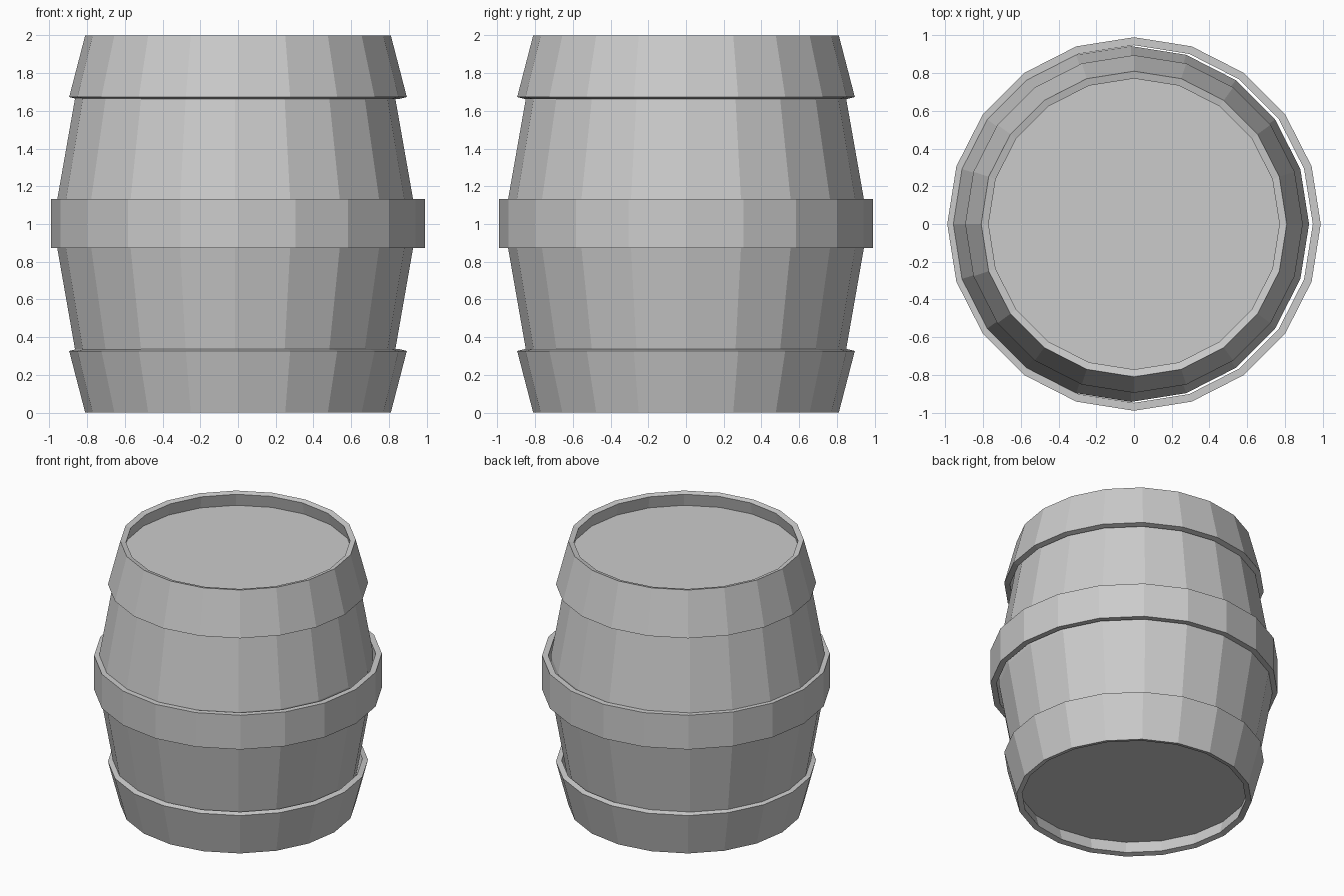
import bpy, bmesh, math

if "Cube" in bpy.data.objects:
    bpy.data.objects.remove(bpy.data.objects["Cube"])

SIDES = 20


def lathe(name, profile, ring=False, offset_x=0.0):
    """Revolve (radius, z) points; ring closes the section, otherwise cap both ends."""
    bm = bmesh.new()
    loops = []
    for r, z in profile:
        loops.append([bm.verts.new((r * math.cos(2 * math.pi * i / SIDES) + offset_x,
                                    r * math.sin(2 * math.pi * i / SIDES), z))
                      for i in range(SIDES)])
    n = len(loops)
    for k in range(n if ring else n - 1):
        a, b = loops[k], loops[(k + 1) % n]
        for i in range(SIDES):
            j = (i + 1) % SIDES
            bm.faces.new((a[i], a[j], b[j], b[i]))
    if not ring:
        bm.faces.new(loops[0][::-1])
        bm.faces.new(loops[-1])
    bmesh.ops.recalc_face_normals(bm, faces=bm.faces)
    mesh = bpy.data.meshes.new(name)
    bm.to_mesh(mesh)
    bm.free()
    obj = bpy.data.objects.new(name, mesh)
    bpy.context.collection.objects.link(obj)
    return obj


# Bulging cask with recessed flat ends, sitting slightly off-centre in its hoops
lathe("barrel_body",
      [(0.808, 0.105), (0.849, 0.335), (0.943, 0.872),
       (0.943, 1.132), (0.849, 1.665), (0.808, 1.895)], offset_x=-0.015)

# Straight middle hoop
lathe("middle_hoop", [(0.99, 0.873), (0.99, 1.133), (0.948, 1.133), (0.948, 0.873)], ring=True)

# Tapered end hoops, mirrored top to bottom
end = [(0.81, 2.0), (0.895, 1.673), (0.856, 1.663), (0.771, 1.99)]
lathe("top_hoop", end, ring=True)
lathe("bottom_hoop", [(r, 2 - z) for r, z in end], ring=True)
